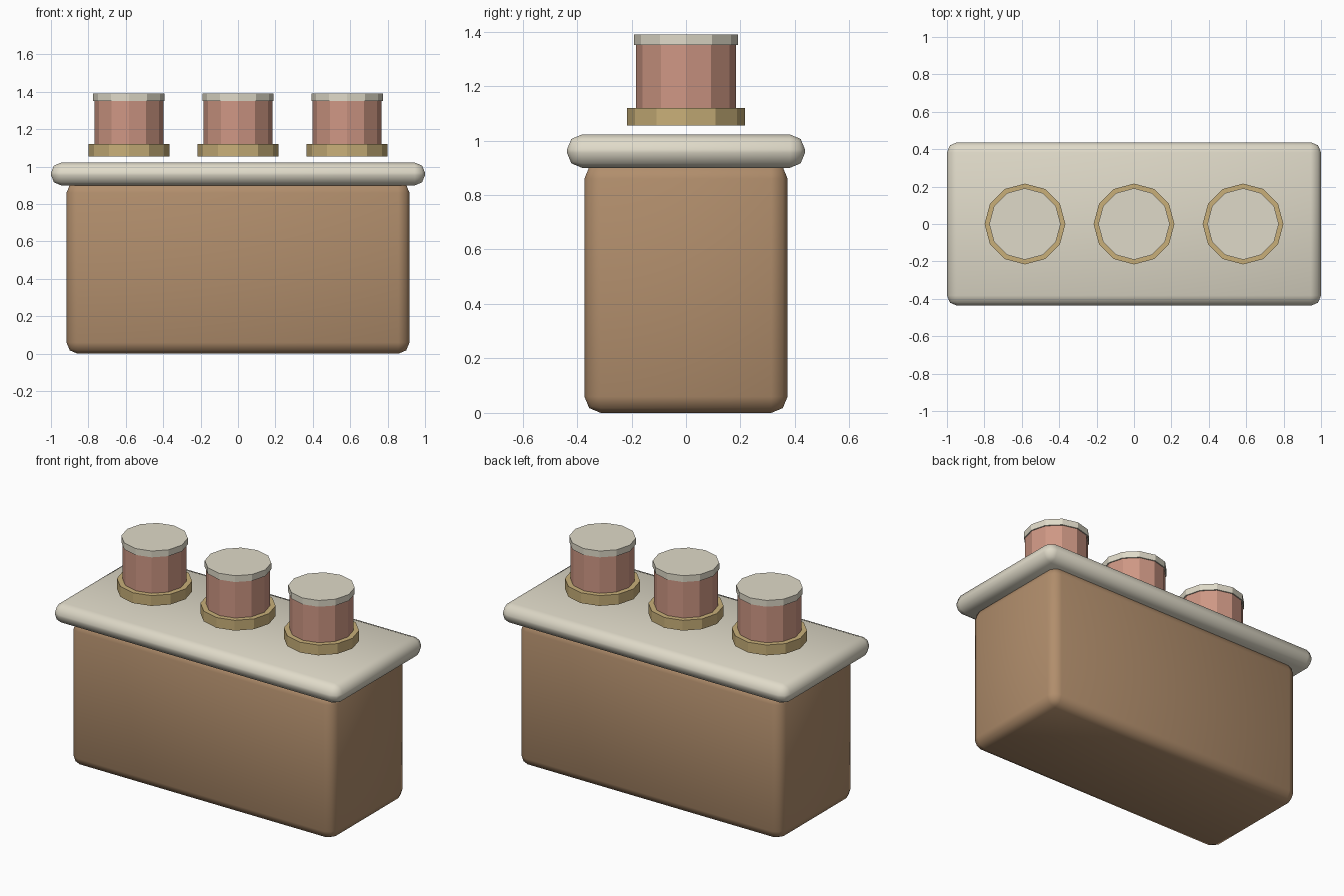
import bpy
import math

if "Cube" in bpy.data.objects:
    bpy.data.objects.remove(bpy.data.objects["Cube"])


def material(name, rgb):
    m = bpy.data.materials.new(name)
    m.diffuse_color = (*rgb, 1)
    m.use_nodes = True
    m.node_tree.nodes["Principled BSDF"].inputs["Base Color"].default_value = m.diffuse_color
    return m


TAN = material("tan", (0.44, 0.27, 0.15))
CREAM = material("cream", (0.74, 0.70, 0.58))
BRASS = material("brass", (0.58, 0.43, 0.19))
COPPER = material("copper", (0.62, 0.31, 0.23))


def rounded_box(name, sx, sy, z0, z1, bevel, mat):
    bpy.ops.mesh.primitive_cube_add(size=1, location=(0, 0, (z0 + z1) / 2))
    ob = bpy.context.object
    ob.name = name
    ob.scale = (sx, sy, z1 - z0)
    bpy.ops.object.transform_apply(location=False, rotation=False, scale=True)
    mod = ob.modifiers.new("bevel", 'BEVEL')
    mod.width = bevel
    mod.segments = 2
    bpy.ops.object.modifier_apply(modifier=mod.name)
    bpy.ops.object.shade_smooth_by_angle(angle=math.radians(50))
    ob.data.materials.append(mat)


def cylinder(name, x, r, z0, z1, mat):
    bpy.ops.mesh.primitive_cylinder_add(vertices=12, radius=r, depth=z1 - z0,
                                        location=(x, 0, (z0 + z1) / 2))
    ob = bpy.context.object
    ob.name = name
    ob.data.materials.append(mat)


# Body and overhanging top slab
rounded_box("body", 1.834, 0.746, 0.0, 0.92, 0.06, TAN)
rounded_box("top_slab", 2.0, 0.874, 0.90, 1.022, 0.055, CREAM)

# Three pots: brass collar, copper barrel, pale cap
for i, x in enumerate((-0.583, 0.0, 0.583), 1):
    cylinder(f"collar_{i}", x, 0.216, 1.055, 1.12, BRASS)
    cylinder(f"barrel_{i}", x, 0.184, 1.07, 1.36, COPPER)
    cylinder(f"cap_{i}", x, 0.191, 1.35, 1.39, CREAM)
